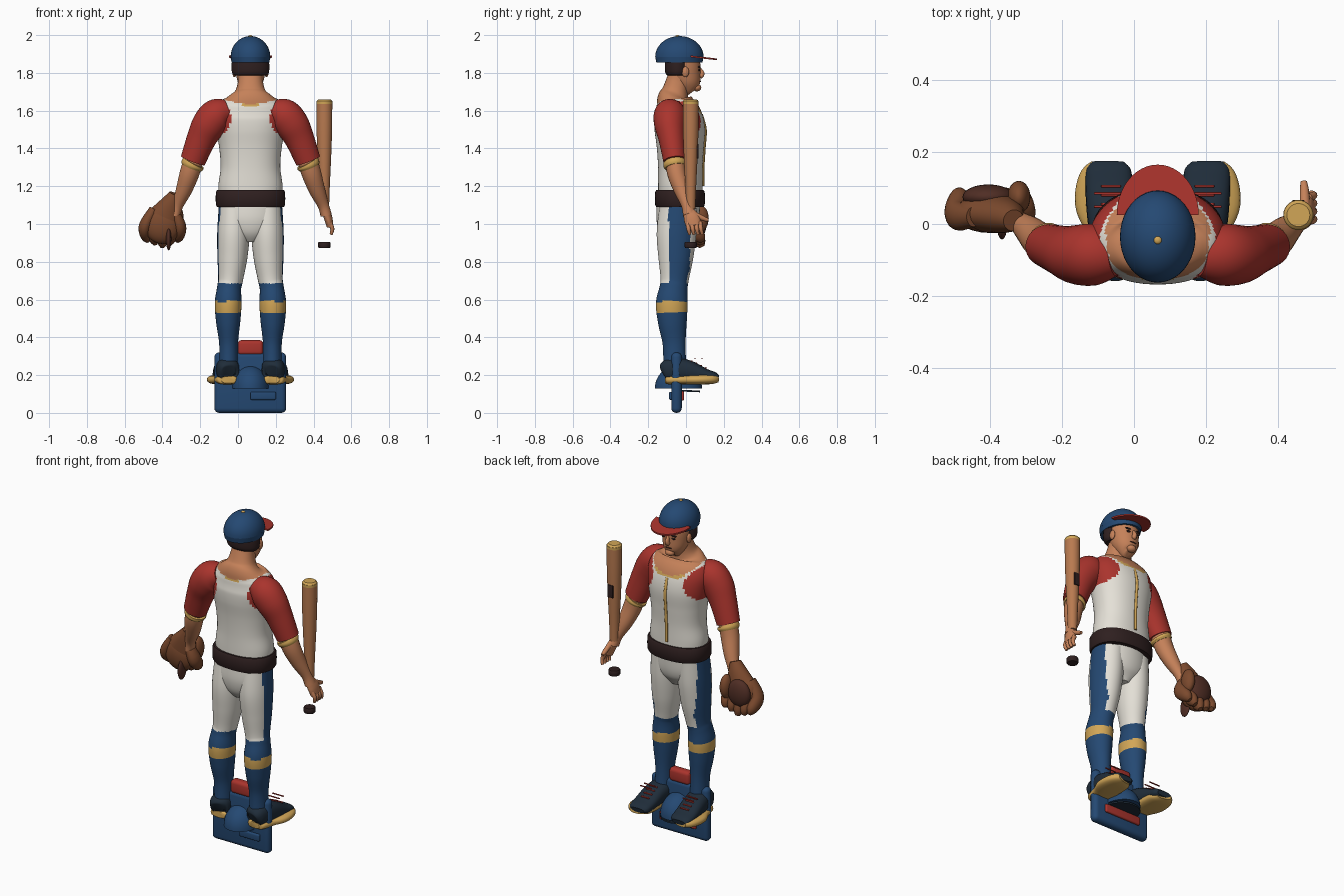
import bpy, bmesh, math
from mathutils import Vector

if "Cube" in bpy.data.objects:
    bpy.data.objects.remove(bpy.data.objects["Cube"])

MID = 0.066  # the figure's own centre line
UP = Vector((0, 0, 1))


def paint(name, r, g, b):
    m = bpy.data.materials.new(name)
    m.use_nodes = True
    m.diffuse_color = (r, g, b, 1)
    m.node_tree.nodes["Principled BSDF"].inputs["Base Color"].default_value = (r, g, b, 1)
    return m


BLUE = paint("team blue", .018, .066, .17)
RED = paint("sleeve red", .40, .034, .026)
WHITE = paint("jersey white", .78, .75, .68)
SKIN = paint("skin", .56, .22, .10)
GOLD = paint("gold trim", .64, .38, .095)
LEATHER = paint("glove leather", .20, .068, .027)
DARK = paint("dark brown", .028, .014, .014)
NAVY = paint("shoe navy", .014, .026, .042)
WOOD = paint("bat wood", .48, .195, .08)
PALM = paint("palm brown", .08, .027, .018)


def finish(name, bm, mats, rule=None, angle=40):
    """Turn a bmesh into a shaded, coloured object."""
    bmesh.ops.recalc_face_normals(bm, faces=bm.faces)
    if rule:
        for f in bm.faces:
            f.material_index = rule(f.calc_center_median())
    me = bpy.data.meshes.new(name)
    bm.to_mesh(me)
    bm.free()
    ob = bpy.data.objects.new(name, me)
    bpy.context.collection.objects.link(ob)
    for m in mats:
        me.materials.append(m)
    bpy.ops.object.select_all(action='DESELECT')
    ob.select_set(True)
    bpy.context.view_layer.objects.active = ob
    bpy.ops.object.shade_smooth_by_angle(angle=math.radians(angle))
    return ob


def spline(pts, steps):
    """Smooth curve through tuples of any length."""
    out = []
    for i in range(len(pts) - 1):
        quad = [pts[max(i - 1, 0)], pts[i], pts[i + 1], pts[min(i + 2, len(pts) - 1)]]
        for k in range(steps):
            t = k / steps
            out.append([b + .5 * t * (c - a + t * (2*a - 5*b + 4*c - d + t * (3*(b - c) + d - a)))
                        for a, b, c, d in zip(*quad)])
    return out + [list(pts[-1])]


def tube(name, pts, mats, rule=None, segs=24, steps=5, power=2.0):
    """Loft rings (x, y, z, half width, half depth) along a path."""
    pts = spline(pts, steps)
    bm, rings = bmesh.new(), []
    for i, p in enumerate(pts):
        t = (Vector(pts[min(i + 1, len(pts) - 1)][:3]) - Vector(pts[max(i - 1, 0)][:3])).normalized()
        a = (Vector((1, 0, 0)) - t * t.x).normalized()
        b = t.cross(a)
        ring = []
        for k in range(segs):
            c, s = math.cos(k * math.tau / segs), math.sin(k * math.tau / segs)
            u = math.copysign(abs(c) ** (2 / power), c) * p[3]
            v = math.copysign(abs(s) ** (2 / power), s) * p[4]
            ring.append(bm.verts.new(Vector(p[:3]) + a * u + b * v))
        rings.append(ring)
    for r, q in zip(rings, rings[1:]):
        for k in range(segs):
            n = (k + 1) % segs
            bm.faces.new((r[k], r[n], q[n], q[k]))
    bm.faces.new(rings[0])
    bm.faces.new(rings[-1])
    return finish(name, bm, mats, rule)


def ball(name, centre, radii, mat):
    bm = bmesh.new()
    bmesh.ops.create_uvsphere(bm, u_segments=24, v_segments=14, radius=1)
    for v in bm.verts:
        v.co = Vector(centre) + Vector(c * r for c, r in zip(v.co, radii))
    return finish(name, bm, [mat])


def box(name, centre, size, mat, bevel=.005):
    bm = bmesh.new()
    bmesh.ops.create_cube(bm, size=1)
    for v in bm.verts:
        v.co = Vector(centre) + Vector(c * r for c, r in zip(v.co, size))
    bmesh.ops.bevel(bm, geom=bm.edges[:], offset=bevel, segments=4, profile=.5, affect='EDGES')
    return finish(name, bm, [mat])


def dome(name, y, z, rx, ry, h):
    rings = [(MID, y, z + h * math.sin(a), rx * math.cos(a), ry * math.cos(a))
             for a in [math.radians(d) for d in range(0, 90, 8)]]
    tube(name, rings, [BLUE], segs=40, steps=1)


def brim(name, y, z, rx, ry, mat, slope):
    bm = bmesh.new()
    arc = [(math.cos(k * math.pi / 24), math.sin(k * math.pi / 24)) for k in range(25)]
    face = bm.faces.new([bm.verts.new((MID + rx * c, y + ry * s, z - slope * s)) for c, s in arc])
    new = bmesh.ops.extrude_face_region(bm, geom=[face])["geom"]
    bmesh.ops.translate(bm, vec=-UP * .009, verts=[g for g in new if isinstance(g, bmesh.types.BMVert)])
    finish(name, bm, [mat])


# Torso and neck: white jersey, red shoulder patches, gold collar, skin above
def jersey(c):
    dx = abs(c.x - MID)
    neckline = 1.635 + 1.3 * dx * dx - .35 * max(0, c.y + .03)
    if c.z > neckline:
        return 2
    if c.z > neckline - .014 and dx < (.1 if c.y > -.06 else .045):
        return 3
    return 1 if math.hypot(dx - .2, c.z - 1.56) < .097 else 0


torso = [(1.10, -.03, .165, .118), (1.2, -.03, .17, .118), (1.3, -.03, .158, .118),
         (1.4, -.03, .165, .124), (1.5, -.033, .182, .133), (1.58, -.045, .19, .125),
         (1.64, -.06, .168, .1), (1.67, -.065, .125, .085), (1.70, -.058, .083, .07),
         (1.75, -.045, .067, .062), (1.80, -.03, .066, .06)]
tube("jersey_torso", [(MID, y, z, w, d) for z, y, w, d in torso],
     [WHITE, RED, SKIN, GOLD], jersey, segs=72, steps=8, power=2.2)
tube("button_strip", [(MID, y, z, .009, .006) for z, y in
     ((1.2, .092), (1.3, .092), (1.4, .098), (1.5, .104), (1.58, .083))], [GOLD], segs=12)
tube("belt", [(MID, -.032, z, w, w - .052) for z, w in
     ((1.09, .172), (1.1, .183), (1.17, .183), (1.18, .172))], [DARK], segs=48, steps=2, power=2.3)
tube("hips", [(MID, -.04, 1.10, .165, .115), (MID, -.045, 1.02, .166, .112),
     (MID, -.048, .96, .13, .095), (MID, -.045, .91, .05, .06)], [WHITE], segs=40)

# Head and face
tube("head", [(MID, y, z, w, d) for z, y, w, d in
     ((1.70, .035, .025, .03), (1.715, .025, .045, .05), (1.75, .012, .066, .068),
      (1.80, -.005, .078, .085), (1.85, -.015, .083, .09), (1.90, -.02, .08, .09))], [SKIN], segs=36)
tube("hair", [(MID, -.045, z, w, w - .033) for z, w in
     ((1.785, .085), (1.80, .097), (1.83, .1), (1.87, .098))], [DARK], segs=36)
tube("nose", [(MID, .07, 1.825, .007, .008), (MID, .083, 1.80, .011, .014),
     (MID, .08, 1.783, .014, .013), (MID, .075, 1.777, .008, .008)], [SKIN], segs=14)
ball("mouth", (MID, .071, 1.755), (.022, .008, .005), PALM)
ball("chin", (MID, .057, 1.722), (.028, .024, .02), SKIN)
for s, side in ((-1, "right"), (1, "left")):
    ball(side + "_eye", (MID + s * .03, .069, 1.815), (.013, .006, .006), DARK)
    ball(side + "_brow", (MID + s * .032, .07, 1.832), (.02, .007, .005), DARK)
    ball(side + "_ear", (MID + s * .085, -.003, 1.805), (.011, .019, .028), SKIN)

# Cap
dome("cap_crown", -.035, 1.885, .105, .128, .11)
tube("cap_band", [(MID, -.035, 1.855, .1, .122), (MID, -.035, 1.886, .105, .128)], [BLUE], segs=40)
brim("cap_brim", .025, 1.892, .114, .14, RED, .016)
ball("cap_button", (MID, -.045, 1.993), (.011, .011, .007), GOLD)

# Arms and legs
for s, side in ((-1, "right"), (1, "left")):
    def limb(name, pts, *args, **kw):
        return tube(side + name, [(MID + s * p[0],) + p[1:] for p in pts], *args, **kw)

    limb("_sleeve", [(.12, -.08, 1.60, .06, .065), (.175, -.085, 1.578, .088, .085),
         (.22, -.085, 1.525, .09, .083), (.26, -.075, 1.45, .078, .07),
         (.305, -.06, 1.335, .067, .06)], [RED], segs=32, steps=6)
    limb("_cuff", [(.300, -.06, 1.325, .06, .06), (.307, -.058, 1.312, .062, .062),
         (.312, -.056, 1.30, .056, .056)], [GOLD])
    limb("_forearm", [(.295, -.06, 1.36, .052, .052), (.322, -.05, 1.27, .052, .05),
         (.352, -.022, 1.18, .043, .042), (.385, .005, 1.10, .03, .03),
         (.40, .018, 1.05, .03, .035)], [SKIN])

    def uniform(c):
        if c.z > .685:
            outward = s * (c.x - MID) - (.09 + (.95 - c.z) * .06)
            return 1 if outward > .03 and abs(c.y + .035) < .056 else 0
        return 2 if .53 < c.z < .59 else 1

    limb("_leg", [(.085, -.04, 1.09, .083, .1), (.09, -.05, .95, .086, .105),
         (.096, -.054, .82, .079, .092), (.105, -.06, .71, .066, .075),
         (.113, -.066, .66, .064, .074), (.118, -.075, .58, .071, .084),
         (.118, -.072, .48, .064, .076), (.116, -.063, .37, .05, .061),
         (.116, -.06, .26, .05, .06)], [WHITE, BLUE, GOLD], uniform, segs=48, steps=8)

    # Shoes point forward and slightly outward
    limb("_shoe", [(.115, -.12, .22, .035, .03), (.118, -.105, .225, .056, .055),
         (.122, -.05, .23, .063, .062), (.13, .02, .222, .066, .054),
         (.135, .10, .20, .066, .035), (.137, .15, .19, .062, .026),
         (.137, .172, .185, .045, .014)], [NAVY], power=2.6)
    limb("_sole", [(.118, -.11, .175, .035, .018), (.12, -.09, .175, .058, .024),
         (.135, -.01, .175, .066, .024), (.15, .06, .176, .08, .026),
         (.146, .13, .178, .072, .026), (.14, .165, .18, .045, .02)], [GOLD], power=2.6)
    for k in range(4):
        box(f"{side}_lace_{k}", (MID + s * .13, .03 + k * .025, .274 - k * .012), (.055, .007, .008), RED, .002)
    for y in (.048, .085):
        box(side + "_loose_lace", (MID + s * .14, y, .288), (.075, .007, .006), RED, .002)

# Open left hand
tube("left_palm", [(.464, .012, 1.07, .022, .03), (.478, .03, 1.03, .022, .042),
     (.487, .04, .99, .018, .04)], [SKIN])
for k in range(4):
    y = .008 + k * .022
    tube(f"left_finger_{k}", [(.484, y, 1.01, .012, .012), (.499, y + .005, .975, .011, .011),
         (.493, y + .012, .945, .008, .008)], [SKIN], segs=12)
tube("left_thumb", [(.475, .05, 1.05, .014, .014), (.474, .09, 1.03, .013, .013),
     (.472, .118, 1.02, .009, .009)], [SKIN], segs=12)

# Leather glove on the right hand
tube("glove_cuff", [(-.335, .01, 1.16, .03, .03), (-.355, .02, 1.11, .055, .045),
     (-.385, .03, 1.04, .09, .055)], [LEATHER])
ball("glove_body", (-.40, .03, 1.0), (.1, .055, .105), LEATHER)
for k in range(5):
    f = k - 2
    tube(f"glove_finger_{k}", [(-.395 + f * .025, .02, 1.08, .024, .028),
         (-.40 + f * .046, .035 - abs(f) * .005, .99, .033, .042),
         (-.40 + f * .043, .07, .91 + abs(f) * .012, .028, .034),
         (-.40 + f * .038, .085, .878 + abs(f) * .015, .012, .014)], [LEATHER], segs=16)
ball("glove_thumb", (-.32, .075, 1.03), (.032, .045, .07), LEATHER)
ball("glove_palm", (-.405, .075, 1.01), (.072, .035, .08), PALM)
ball("glove_strap", (-.367, -.005, .92), (.014, .038, .06), PALM)

# Bat with gold tip, dark label and loose knob
tube("bat", [(.457, .025, z, r, r) for z, r in ((1.08, .025), (1.2, .029), (1.35, .036),
     (1.5, .041), (1.635, .042), (1.65, .041), (1.66, .032))],
     [WOOD, GOLD], lambda c: int(c.z > 1.634), segs=28)
box("bat_label", (.457, .062, 1.385), (.034, .009, .075), DARK, .002)
tube("bat_knob", [(.457, .025, z, r, r) for z, r in ((.874, .03), (.88, .033), (.9, .033), (.906, .03))],
     [DARK], steps=1)

# Upright base with red block, bars and a spare cap
box("base_board", (MID - .001, -.05, .16), (.38, .055, .32), BLUE, .025)
box("base_top_block", (MID, -.05, .345), (.136, .055, .08), RED, .02)
box("base_back_bar", (.133, -.08, .09), (.136, .02, .042), BLUE, .008)
box("base_front_bar", (MID, -.02, .09), (.24, .02, .05), RED, .008)
dome("spare_cap", -.04, .13, .1, .125, .122)
brim("spare_brim", -.02, .122, .1, .095, NAVY, .004)
